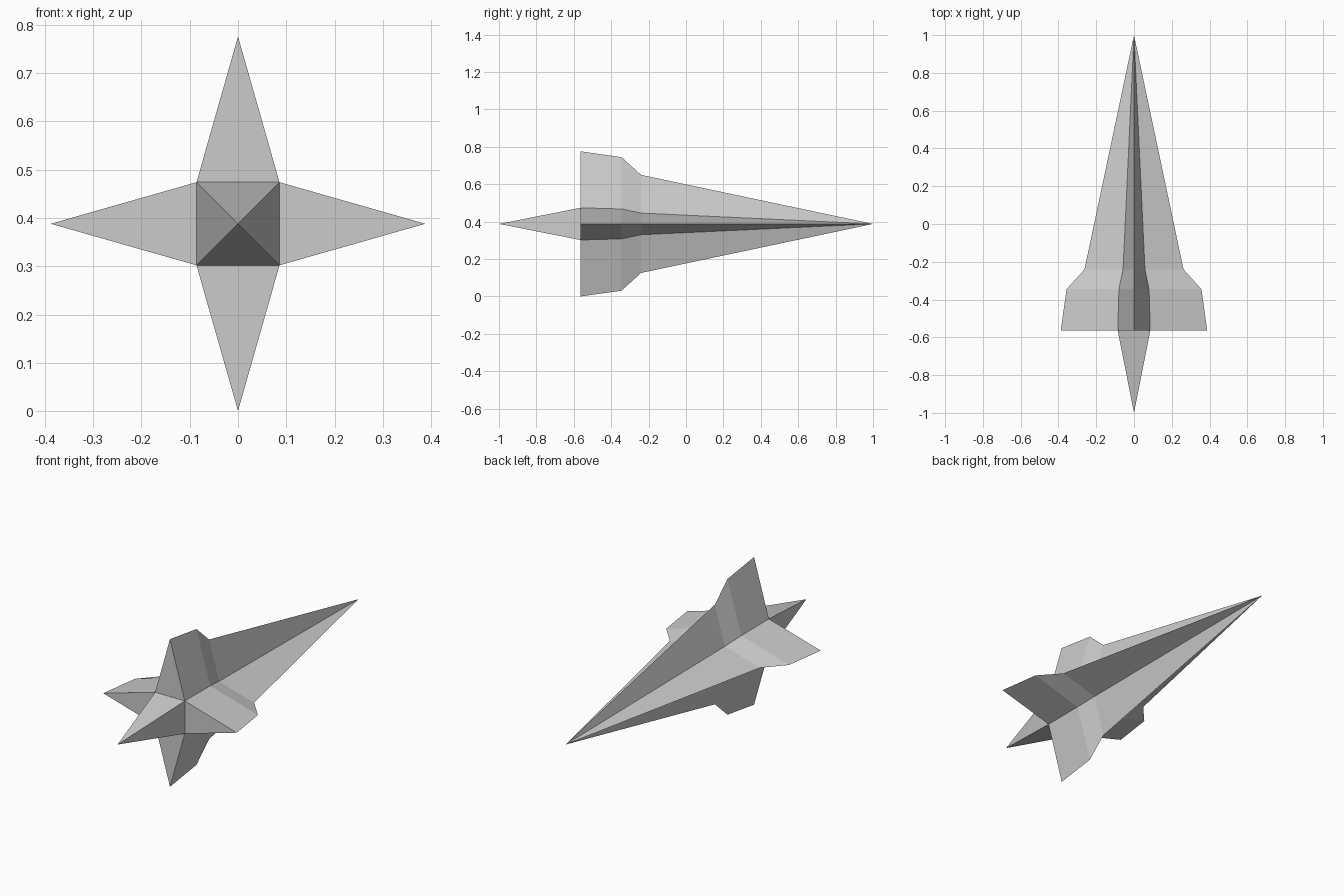
import bpy
import bmesh
from math import cos, sin, pi, sqrt
from mathutils import Vector

cube = bpy.data.objects.get("Cube")
if cube:
    bpy.data.objects.remove(cube, do_unlink=True)

AXIS_Z = 0.388
FRONT_Y, BASE_Y, BACK_Y = -1.0, -0.565, 1.0

grey = bpy.data.materials.new("plain grey")
grey.use_nodes = True
colour = (0.6, 0.6, 0.6, 1)
grey.diffuse_color = colour
grey.node_tree.nodes["Principled BSDF"].inputs["Base Color"].default_value = colour


def ring(bm, y, radii, start=0.0):
    """Closed ring around the y axis, cycling through the given radii."""
    n = 4 * len(radii)
    return [bm.verts.new((radii[i % len(radii)] * cos(start + 2 * pi * i / n), y,
                          AXIS_Z + radii[i % len(radii)] * sin(start + 2 * pi * i / n)))
            for i in range(n)]


def pairs(loop):
    return zip(loop, loop[1:] + loop[:1])


def fan(bm, loop, y):
    """Join a ring to one point on the axis."""
    apex = bm.verts.new(Vector((0, y, AXIS_Z)))
    for a, b in pairs(loop):
        bm.faces.new((a, b, apex))


def finish(bm, name):
    bmesh.ops.recalc_face_normals(bm, faces=bm.faces)
    mesh = bpy.data.meshes.new(name)
    bm.to_mesh(mesh)
    bm.free()
    mesh.materials.append(grey)
    bpy.context.collection.objects.link(bpy.data.objects.new(name, mesh))


# Finned body: star sections (y, fin tip reach, half width of core) to a long point
bm = bmesh.new()
sections = [(BASE_Y, 0.388, 0.086), (-0.345, 0.357, 0.08), (-0.24, 0.262, 0.058)]
rings = [ring(bm, y, (tip, core * sqrt(2))) for y, tip, core in sections]
for low, high in zip(rings, rings[1:]):
    for (a, b), (c, d) in zip(pairs(low), pairs(high)):
        bm.faces.new((a, b, d, c))
fan(bm, rings[-1], BACK_Y)

# Flat front ends of the four fins, and the core square behind the short point
base = rings[0]
for i in range(0, 8, 2):
    bm.faces.new((base[i - 1], base[i], base[i + 1]))
bm.faces.new(base[1::2])
finish(bm, "finned_body")

# Short four-sided front point
bm = bmesh.new()
fan(bm, ring(bm, BASE_Y, (0.086 * sqrt(2),), pi / 4), FRONT_Y)
finish(bm, "front_point")
